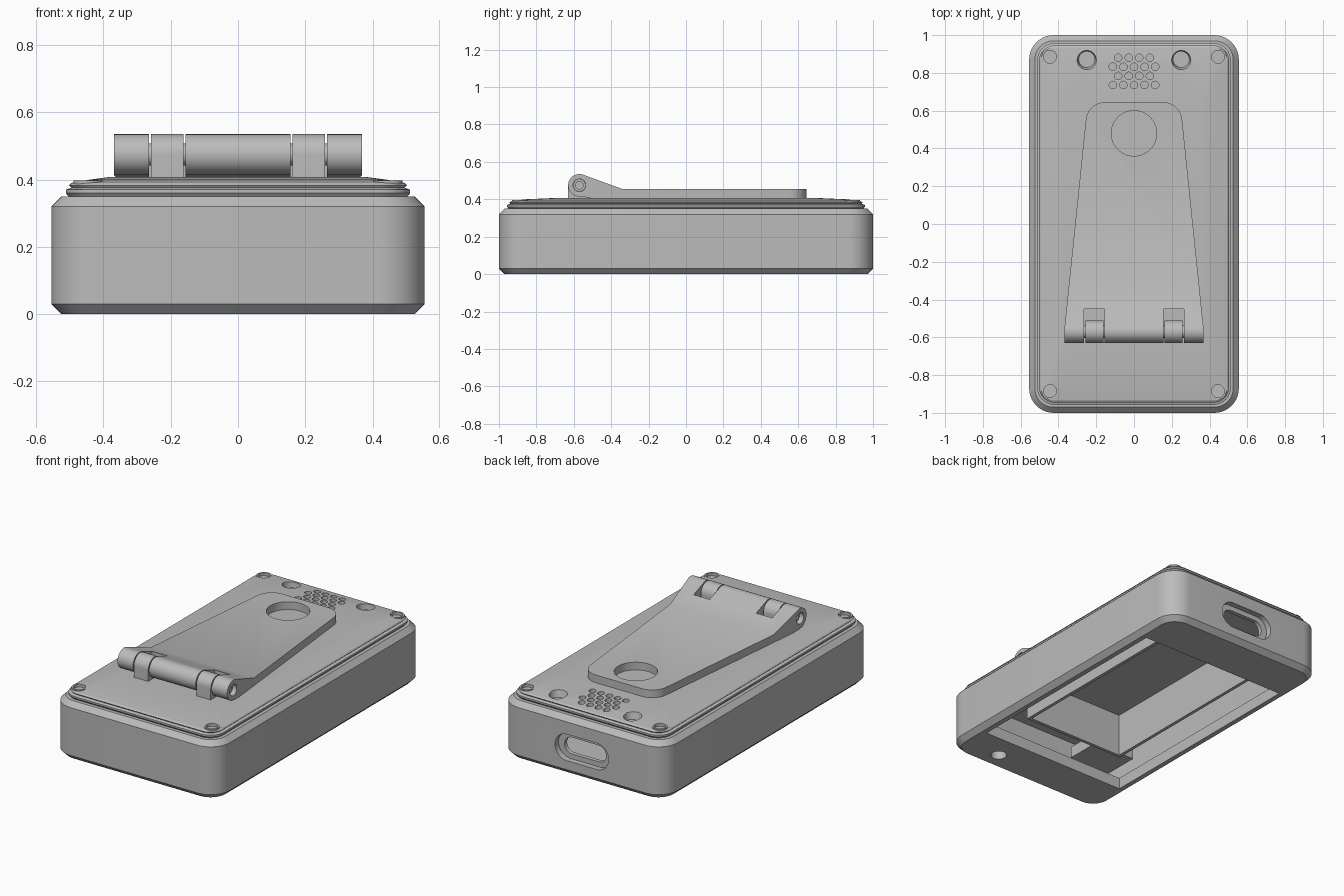
import bpy, bmesh, math
from mathutils import Vector

cube = bpy.data.objects.get("Cube")
if cube:
    bpy.data.objects.remove(cube)

grey = bpy.data.materials.new("plain grey")
grey.use_nodes = True
GREY = (0.5, 0.5, 0.5, 1)
grey.diffuse_color = GREY
grey.node_tree.nodes["Principled BSDF"].inputs["Base Color"].default_value = GREY


def skin(name, rings):
    """Closed solid through matching rings of points."""
    bm = bmesh.new()
    loops = [[bm.verts.new(p) for p in ring] for ring in rings]
    for a, b in zip(loops, loops[1:]):
        for i in range(len(a)):
            j = (i + 1) % len(a)
            bm.faces.new((a[i], a[j], b[j], b[i]))
    bm.faces.new(loops[0])
    bm.faces.new(loops[-1])
    bmesh.ops.recalc_face_normals(bm, faces=bm.faces)
    mesh = bpy.data.meshes.new(name)
    bm.to_mesh(mesh)
    bm.free()
    ob = bpy.data.objects.new(name, mesh)
    bpy.context.collection.objects.link(ob)
    mesh.materials.append(grey)
    return ob


def arc(cx, cy, r, start, end, n=10):
    return [(cx + r * math.cos(math.radians(start + (end - start) * i / n)),
             cy + r * math.sin(math.radians(start + (end - start) * i / n)))
            for i in range(n + 1)]


def rounded(hx, hy, r):
    pts = []
    for k, (sx, sy) in enumerate(((1, 1), (-1, 1), (-1, -1), (1, -1))):
        pts += arc(sx * (hx - r), sy * (hy - r), r, 90 * k, 90 * k + 90)
    return pts


def loft(name, levels):
    return skin(name, [[(x, y, z) for x, y in rounded(hx, hy, r)]
                       for hx, hy, r, z in levels])


def prism(name, outline, lo, hi, axis="z"):
    """Extrude an outline along an axis; the outline uses the other two in order."""
    put = {"z": lambda a, b, t: (a, b, t), "x": lambda a, b, t: (t, a, b),
           "y": lambda a, b, t: (a, t, b)}[axis]
    return skin(name, [[put(a, b, t) for a, b in outline] for t in (lo, hi)])


def disc(x, y, r, n=32):
    return arc(x, y, r, 0, 360 - 360 / n, n - 1)


def box(name, x0, x1, y0, y1, z0, z1):
    return prism(name, [(x0, y0), (x1, y0), (x1, y1), (x0, y1)], z0, z1)


def carve(ob, *cutters, operation="DIFFERENCE"):
    for cutter in cutters:
        mod = ob.modifiers.new("carve", "BOOLEAN")
        mod.operation, mod.solver, mod.object = operation, "EXACT", cutter
        bpy.context.view_layer.objects.active = ob
        bpy.ops.object.modifier_apply(modifier=mod.name)
        bpy.data.objects.remove(cutter)


def slot(name, half, h, zc, y0, y1):
    shape = [(x, z + zc) for x, z in rounded(half, h, h * 0.999)]
    return prism(name, shape, y0, y1, "y")


# Case: chamfered tray with a window underneath and a port at the back
case = loft("case", [(0.525, 0.97, 0.1, 0), (0.555, 1, 0.13, 0.03),
                     (0.555, 1, 0.13, 0.32), (0.525, 0.97, 0.1, 0.35)])
carve(case,
      loft("cavity", [(0.51, 0.94, 0.08, 0.07), (0.51, 0.94, 0.08, 0.335)]),
      box("window", -0.495, 0.495, -0.72, 0.7, -0.1, 0.1),
      slot("port_recess", 0.18, 0.08, 0.165, 0.965, 1.1),
      slot("port_hole", 0.14, 0.05, 0.165, 0.9, 1.1),
      prism("reset_hole", disc(0.28, -0.87, 0.045), -0.1, 0.1))

# Inner frame and port block inside the case
frame = box("inner_frame", -0.345, 0.345, -0.54, 0.66, 0.07, 0.34)
carve(frame, box("frame_pocket", -0.325, 0.325, -0.52, 0.64, 0, 0.332))
port_block = box("connector_block", -0.48, -0.2, -0.8, -0.58, 0.13, 0.2)

# Lid with grooved rim and gently crowned top
lid = loft("lid", [(0.5, 0.945, 0.08, 0.345), (0.512, 0.957, 0.09, 0.36),
                   (0.512, 0.957, 0.09, 0.37), (0.495, 0.94, 0.075, 0.376),
                   (0.502, 0.945, 0.08, 0.383), (0.495, 0.935, 0.075, 0.39),
                   (0.44, 0.86, 0.06, 0.4), (0.38, 0.68, 0.05, 0.408)])
sides = (-1, 1)
holes = []
for s in sides:
    holes.append(skin("button_recess", [[(x, y, z) for x, y in disc(s * 0.25, yc, r)]
                      for yc, r, z in ((0.872, 0.043, 0.36), (0.867, 0.055, 0.42))]))
for row in range(4):
    count = 4 + row % 2
    for i in range(count):
        holes.append(prism("speaker_hole",
                           disc((i - (count - 1) / 2) * 0.056, 0.88 - row * 0.048, 0.02, 20),
                           0.365, 0.42))
for sx in sides:
    for sy in sides:
        holes.append(prism("screw_well", disc(sx * 0.445, sy * 0.885, 0.034), 0.372, 0.42))
carve(lid, *holes)

# Screw rims at the corners
rims = []
for sx in sides:
    for sy in sides:
        side = ("right" if sx < 0 else "left") + ("_front" if sy < 0 else "_back")
        rim = prism("screw_rim_" + side, disc(sx * 0.445, sy * 0.885, 0.044), 0.37, 0.397)
        carve(rim, prism("rim_hole", disc(sx * 0.445, sy * 0.885, 0.034), 0.38, 0.42))
        rims.append(rim)

# Folding stand: side profile trimmed to a tapered outline
HY, HZ, HR = -0.57, 0.475, 0.06
profile = [(0.7, 0.407), (0.7, 0.455), (-0.34, 0.455)]
profile += arc(HY, HZ, HR, 70, 270, 24) + [(-0.5, 0.407)]
stand = prism("folding_stand", profile, -0.4, 0.4, "x")
right_edge = [(0.368, -0.7), (0.368, -0.55)] + arc(0.155, 0.545, 0.1, 5, 90)
outline = right_edge + [(-x, y) for x, y in reversed(right_edge)]
carve(stand, prism("taper", outline, 0.3, 0.6), operation="INTERSECT")
carve(stand, prism("finger_hole", disc(0, 0.48, 0.12, 48), 0.3, 0.6),
      prism("pin_hole", disc(HY, HZ, 0.034), -0.5, 0.5, "x"),
      *[box("knuckle_slot", s * 0.21 - 0.054, s * 0.21 + 0.054, -0.7, -0.45, 0.3, 0.6)
        for s in sides])

# Hinge knuckles fixed to the lid, and the pin
parts = [case, frame, port_block, lid, stand] + rims
for s in sides:
    shape = arc(HY, HZ, HR, 0, 180, 24) + [(HY - HR, 0.4), (HY + HR, 0.4)]
    parts.append(prism("hinge_knuckle_" + ("right" if s < 0 else "left"), shape,
                       s * 0.21 - 0.048, s * 0.21 + 0.048, "x"))
pin = prism("hinge_pin", disc(HY, HZ, 0.033), -0.34, 0.34, "x")
carve(pin, prism("pin_bore", disc(HY, HZ, 0.02), -0.5, 0.5, "x"))
parts.append(pin)

# Smooth shading with sharp edges kept
bpy.ops.object.select_all(action="DESELECT")
for ob in parts:
    ob.select_set(True)
bpy.context.view_layer.objects.active = case
bpy.ops.object.shade_smooth_by_angle(angle=math.radians(25))
